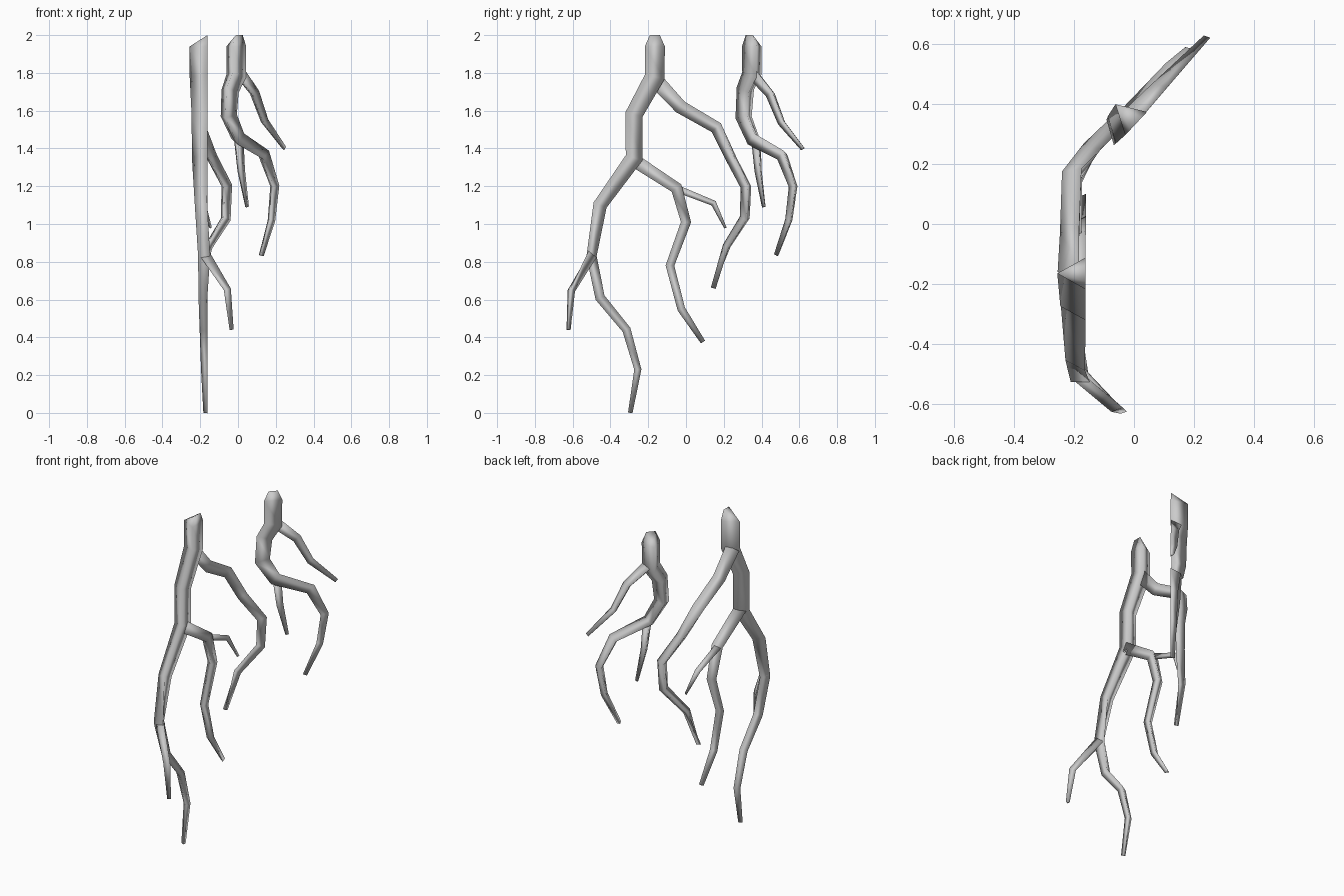
import bpy
import bmesh
from mathutils import Vector

cube = bpy.data.objects.get("Cube")
if cube:
    bpy.data.objects.remove(cube)

# One grey bark colour
bark = bpy.data.materials.new("grey_bark")
bark.use_nodes = True
GREY = (0.6, 0.6, 0.6, 1)
bark.diffuse_color = GREY
bark.node_tree.nodes["Principled BSDF"].inputs["Base Color"].default_value = GREY

# Plan outline (y, x) of the bent surface that the roots cling to
WALL = [(-0.63, -0.018), (-0.5, -0.163), (0.17, -0.16), (0.335, 0.007), (0.63, 0.262)]


def wall_x(y):
    for (y0, x0), (y1, x1) in zip(WALL, WALL[1:]):
        if y <= y1:
            break
    return x0 + (x1 - x0) * (y - y0) / (y1 - y0)


def wall_normal(y, d=0.03):
    slope = (wall_x(y + d) - wall_x(y - d)) / (2 * d)
    return Vector((-1, slope, 0)).normalized()


def root(name, path, crown=False, lift=0):
    """Tapered three-sided root: path holds (y, z, half width), lift is off the wall."""
    bm = bmesh.new()
    pts = [Vector((wall_x(y), y, z)) + wall_normal(y) * lift for y, z, w in path]
    rings = []
    for i, (y, z, w) in enumerate(path):
        ahead = (pts[min(i + 1, len(pts) - 1)] - pts[i]).normalized()
        behind = (pts[i] - pts[max(i - 1, 0)]).normalized()
        normal = wall_normal(y)
        side = normal.cross(ahead + behind).normalized()
        corners = (pts[i] - side * w, pts[i] + normal * w * 1.78, pts[i] + side * w)
        rings.append([bm.verts.new(c) for c in corners])
    for a, b in zip(rings, rings[1:]):
        for k in range(3):
            j = (k + 1) % 3
            bm.faces.new((a[k], a[j], b[j], b[k]))
    bm.faces.new(rings[-1])
    c1, apex, c2 = rings[0]
    if crown:
        # Chipped top: a short raised edge on the wall side
        up = Vector((0, 0, 0.06))
        b1 = bm.verts.new(c1.co.lerp(c2.co, 0.25) + up)
        b2 = bm.verts.new(c1.co.lerp(c2.co, 0.75) + up)
        for f in ((c1, apex, b1), (b1, apex, b2), (b2, apex, c2), (c1, b1, b2, c2)):
            bm.faces.new(f)
    else:
        bm.faces.new((c1, apex, c2))
    bmesh.ops.recalc_face_normals(bm, faces=bm.faces)
    for f in bm.faces:
        f.smooth = True
    mesh = bpy.data.meshes.new(name)
    bm.to_mesh(mesh)
    bm.free()
    mesh.materials.append(bark)
    obj = bpy.data.objects.new(name, mesh)
    bpy.context.collection.objects.link(obj)


# Large root and its branches
root("large_root", [(-.165, 1.94, .053), (-.165, 1.78, .053), (-.275, 1.58, .047),
                    (-.275, 1.35, .046), (-.455, 1.1, .037), (-.5, .83, .031),
                    (-.455, .61, .026), (-.315, .44, .023), (-.255, .23, .019),
                    (-.295, 0, .012)], crown=True)
root("large_root_upper_branch", [(-.16, 1.76, .04), (-.03, 1.62, .036), (.155, 1.51, .034),
                                 (.215, 1.35, .03), (.293, 1.2, .029), (.287, 1.03, .027),
                                 (.195, .88, .022), (.143, .66, .013)], lift=.022)
root("large_root_middle_branch", [(-.28, 1.34, .035), (-.05, 1.19, .032), (0, 1.01, .027),
                                  (-.085, .78, .023), (-.025, .55, .021), (.09, .375, .013)])
root("large_root_middle_twig", [(-.08, 1.2, .02), (.145, 1.11, .016), (.197, .98, .007)],
     lift=.014)
root("large_root_lower_branch", [(-.495, .84, .028), (-.6, .65, .02), (-.618, .44, .011)])

# Small root and its branches
root("small_root", [(.335, 1.94, .053), (.335, 1.79, .053), (.3, 1.71, .047),
                    (.292, 1.57, .044), (.345, 1.45, .038), (.5, 1.365, .032),
                    (.562, 1.2, .024), (.54, 1.02, .02), (.475, .835, .013)], crown=True)
root("small_root_upper_branch", [(.345, 1.8, .033), (.44, 1.69, .026), (.5, 1.54, .021),
                                 (.615, 1.4, .012)])
root("small_root_lower_branch", [(.355, 1.44, .025), (.368, 1.28, .02), (.4, 1.09, .01)],
     lift=.015)
